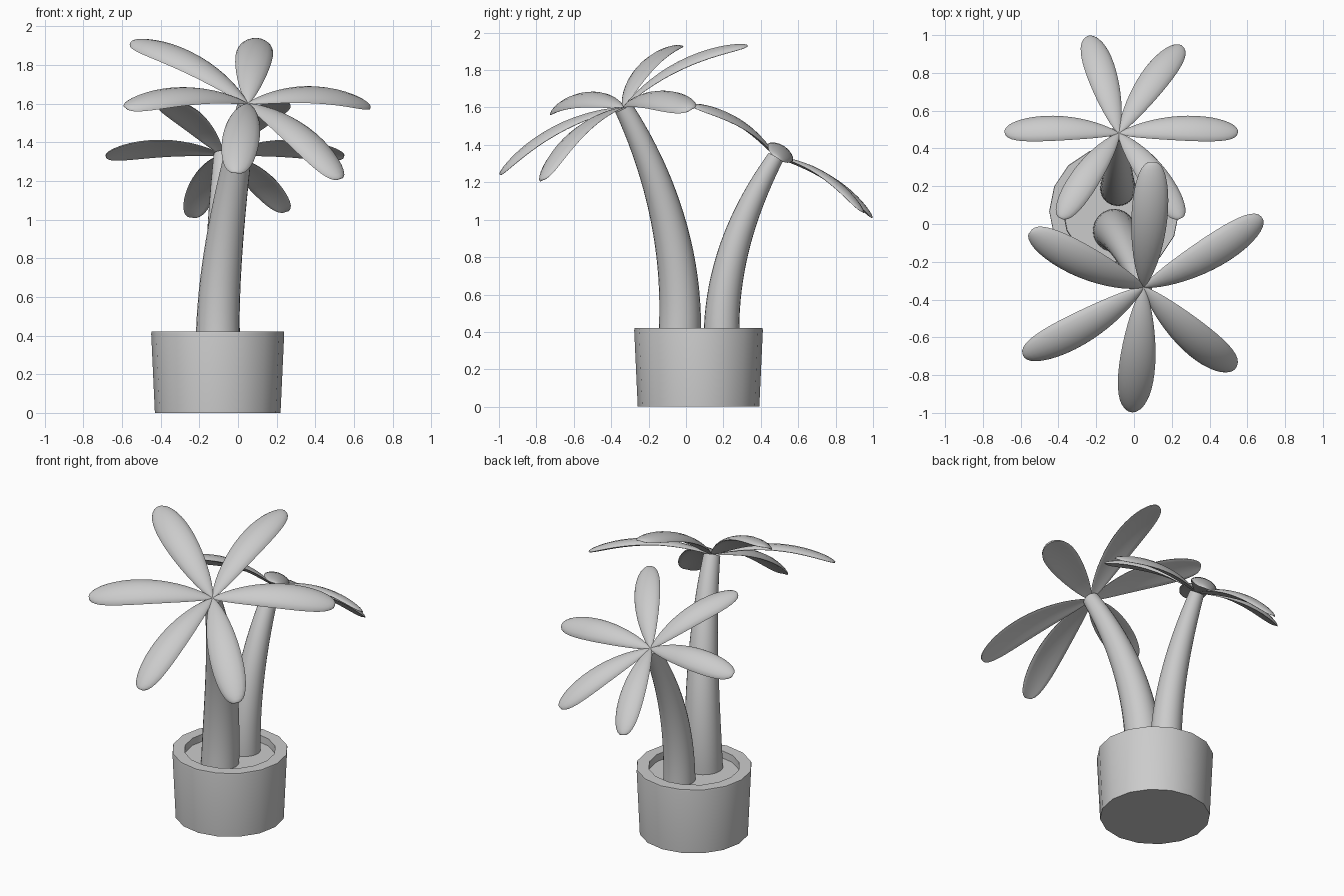
import bpy, bmesh, math
from mathutils import Vector

if "Cube" in bpy.data.objects:
    bpy.data.objects.remove(bpy.data.objects["Cube"])

grey = bpy.data.materials.new("plain_grey")
grey.use_nodes = True
grey.diffuse_color = (0.6, 0.6, 0.6, 1)
grey.node_tree.nodes["Principled BSDF"].inputs["Base Color"].default_value = (0.6, 0.6, 0.6, 1)


def loft(name, rings, angle):
    """Skin a list of closed rings and cap both ends."""
    bm = bmesh.new()
    loops = [[bm.verts.new(p) for p in ring] for ring in rings]
    n = len(loops[0])
    for a, b in zip(loops, loops[1:]):
        for i in range(n):
            j = (i + 1) % n
            bm.faces.new((a[i], a[j], b[j], b[i]))
    bm.faces.new(loops[0][::-1])
    bm.faces.new(loops[-1])
    bmesh.ops.recalc_face_normals(bm, faces=bm.faces)
    mesh = bpy.data.meshes.new(name)
    bm.to_mesh(mesh)
    bm.free()
    mesh.materials.append(grey)
    obj = bpy.data.objects.new(name, mesh)
    bpy.context.collection.objects.link(obj)
    bpy.ops.object.select_all(action="DESELECT")
    obj.select_set(True)
    bpy.context.view_layer.objects.active = obj
    bpy.ops.object.shade_smooth_by_angle(angle=math.radians(angle))
    return obj


def circle(center, u, v, r, n):
    steps = [math.tau * i / n for i in range(n)]
    return [center + r * (math.cos(a) * u + math.sin(a) * v) for a in steps]


def trunk(name, points, r0, r1, segments=20):
    """Tapered tube along a cubic Bezier path."""
    p0, p1, p2, p3 = (Vector(p) for p in points)
    rings = []
    for k in range(segments + 1):
        t = k / segments
        s = 1 - t
        pos = s**3 * p0 + 3 * s * s * t * p1 + 3 * s * t * t * p2 + t**3 * p3
        tan = s * s * (p1 - p0) + 2 * s * t * (p2 - p1) + t * t * (p3 - p2)
        v = tan.cross(Vector((1, 0, 0))).normalized()
        u = v.cross(tan).normalized()
        rings.append(circle(pos, u, v, r0 + (r1 - r0) * t**1.5, 24))
    loft(name, rings, 40)


def leaf(name, base, tip, crown_axis, half_width, arch, thick, segments=20, sides=16):
    """Arched, slightly cupped blade with a rounded tip."""
    chord = tip - base
    side = chord.cross(crown_axis).normalized()
    up = side.cross(chord).normalized()
    rings = []
    for k in range(segments + 1):
        t = 0.004 + 0.994 * (1 - math.cos(math.pi * k / segments)) / 2
        w = t**0.7 * (1 - t)**0.4 / 0.486
        mid = base + chord * t + up * (arch * 4 * t * (1 - t))
        tan = chord + up * (arch * 4 * (1 - 2 * t))
        nrm = side.cross(tan).normalized()
        ring = []
        for i in range(sides):
            a = math.tau * i / sides
            c, s = math.cos(a), math.sin(a)
            lift = thick * (s if s > 0 else 0.5 * s) - 0.18 * half_width * c * c
            ring.append(mid + w * (half_width * c * side + lift * nrm))
        rings.append(ring)
    loft(name, rings, 60)


# Pot with a rim and a shallow soil floor
pot_profile = [(0.325, 0), (0.344, 0.41), (0.342, 0.42), (0.27, 0.42), (0.268, 0.375)]
X, Y = Vector((1, 0, 0)), Vector((0, 1, 0))
loft("pot", [circle(Vector((-0.105, 0.067, z)), X, Y, r, 16) for r, z in pot_profile], 30)

# Trunks
trunk("tall_trunk", [(-0.105, -0.035, 0.36), (-0.105, -0.01, 0.8),
                     (-0.02, -0.13, 1.23), (0.048, -0.335, 1.6)], 0.113, 0.05)
trunk("short_trunk", [(-0.085, 0.19, 0.36), (-0.085, 0.185, 0.75),
                      (-0.085, 0.32, 1.07), (-0.082, 0.48, 1.335)], 0.095, 0.044)

# Crowns: each leaf runs from the trunk top to its own tip
crowns = [
    ("tall", (0.05, -0.335, 1.6), (0.05, -0.45, 0.88), 0.096, 0.065, 0.026,
     [(0.1, 0.33, 1.93), (-0.55, -0.04, 1.92), (-0.585, -0.7, 1.58),
      (-0.01, -0.995, 1.24), (0.53, -0.77, 1.21), (0.68, 0.03, 1.59)]),
    ("short", (-0.08, 0.48, 1.335), (0, 0.55, 0.835), 0.08, 0.053, 0.021,
     [(-0.24, 0.995, 1.01), (0.25, 0.945, 1.04), (0.55, 0.49, 1.33),
      (-0.685, 0.49, 1.33), (-0.39, 0.03, 1.61), (0.25, 0.03, 1.61)]),
]
for label, base, axis, width, arch, thick, tips in crowns:
    for i, tip in enumerate(tips, 1):
        leaf(f"{label}_palm_leaf_{i}", Vector(base), Vector(tip), Vector(axis),
             width, arch, thick)
